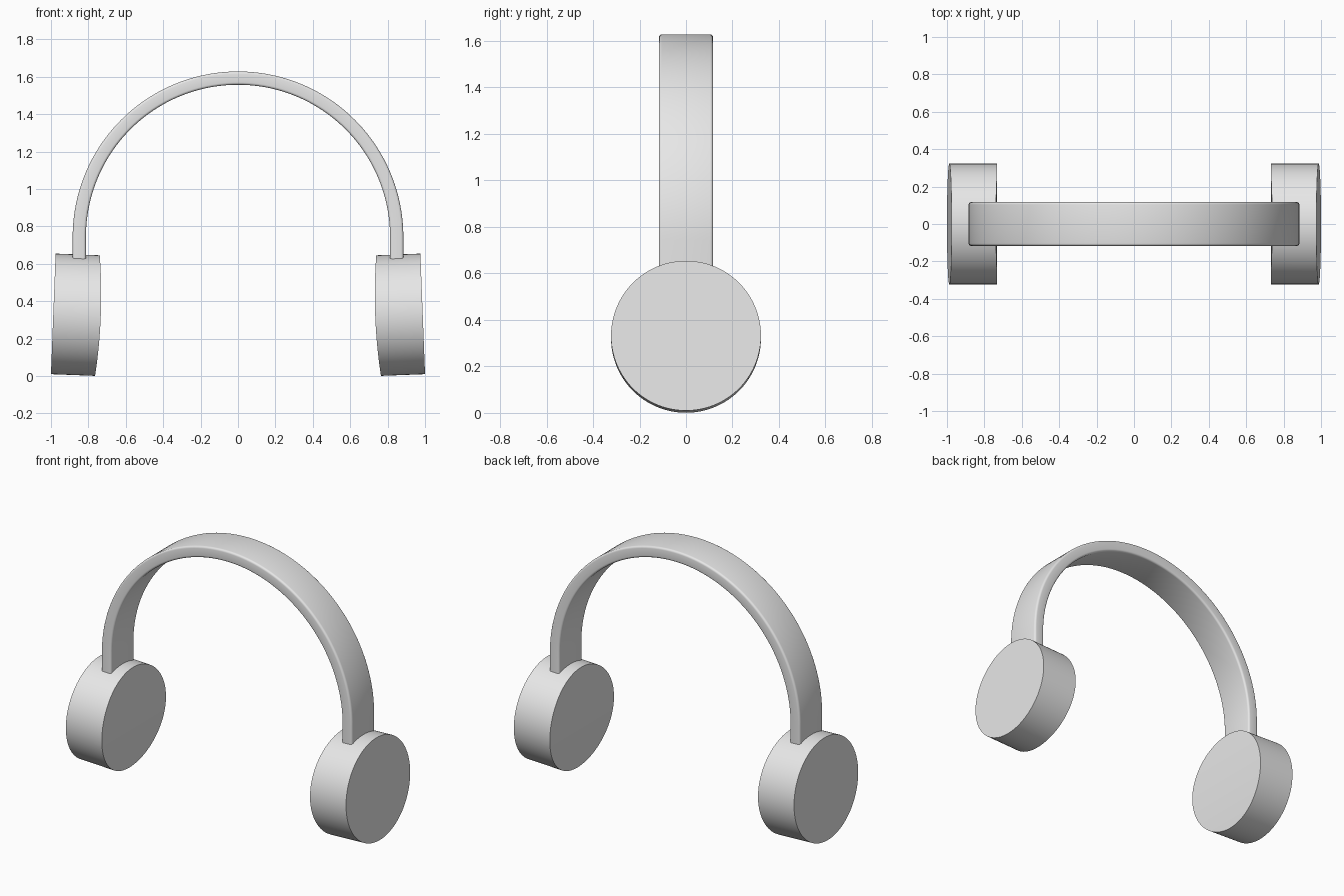
import bpy
import bmesh
from math import sin, cos, pi, radians
from mathutils import Matrix

cube = bpy.data.objects.get("Cube")
if cube:
    bpy.data.objects.remove(cube, do_unlink=True)

grey = bpy.data.materials.new("plain grey")
grey.use_nodes = True
grey.diffuse_color = (0.8, 0.8, 0.8, 1)
grey.node_tree.nodes["Principled BSDF"].inputs["Base Color"].default_value = (0.8, 0.8, 0.8, 1)


def finish(name, bm):
    bmesh.ops.recalc_face_normals(bm, faces=bm.faces)
    mesh = bpy.data.meshes.new(name)
    bm.to_mesh(mesh)
    bm.free()
    mesh.materials.append(grey)
    obj = bpy.data.objects.new(name, mesh)
    bpy.context.collection.objects.link(obj)
    bpy.ops.object.select_all(action="DESELECT")
    obj.select_set(True)
    bpy.context.view_layer.objects.active = obj
    bpy.ops.object.shade_smooth_by_angle(angle=radians(35))
    return obj


def ear_cup(name, side, radius=0.3225, depth=0.236, bulge=0.018, steps=96):
    """Tilted drum: flat outer face, inner face gently curved from top to bottom."""
    bm = bmesh.new()
    outer, inner = [], []
    for i in range(steps):
        a = 2 * pi * i / steps
        y, z = radius * sin(a), radius * cos(a)
        outer.append(bm.verts.new((0, y, z)))
        inner.append(bm.verts.new((-depth - bulge * sin(a) ** 2, y, z)))
    for i in range(steps):
        j = (i + 1) % steps
        bm.faces.new((outer[i], outer[j], inner[j], inner[i]))
    bm.faces.new(outer)
    # inner face as horizontal strips
    for i in range(steps // 2):
        strip = [inner[i], inner[i + 1], inner[-i - 1], inner[-i % steps]]
        bm.faces.new(list(dict.fromkeys(strip)))
    place = Matrix.Translation((0.9875, 0, 0.332)) @ Matrix.Rotation(-0.0388, 4, "Y")
    bm.transform(Matrix.Diagonal((side, 1, 1, 1)) @ place)
    return finish(name, bm)


def headband(name, r_out=0.884, r_in=0.813, half_width=0.117, centre_z=0.744, foot_z=0.58, steps=96):
    """Half-circle strap with straight ends that sink into the cups."""
    path = [(1, 0, foot_z)]
    path += [(cos(pi * i / steps), sin(pi * i / steps), centre_z) for i in range(steps + 1)]
    path += [(-1, 0, foot_z)]
    bm = bmesh.new()
    corners = [(r_out, -half_width), (r_out, half_width), (r_in, half_width), (r_in, -half_width)]
    rows = [[bm.verts.new((r * c, y, z + r * s)) for r, y in corners] for c, s, z in path]
    long_edges = []
    for a, b in zip(rows, rows[1:]):
        for k in range(4):
            m = (k + 1) % 4
            bm.faces.new((a[k], a[m], b[m], b[k]))
            long_edges.append(bm.edges.get((a[k], b[k])))
    bm.faces.new(rows[0])
    bm.faces.new(rows[-1])
    bmesh.ops.recalc_face_normals(bm, faces=bm.faces)
    bmesh.ops.bevel(bm, geom=long_edges, offset=0.013, segments=4, profile=0.5, affect="EDGES")
    return finish(name, bm)


headband("headband")
ear_cup("left_ear_cup", 1)
ear_cup("right_ear_cup", -1)
